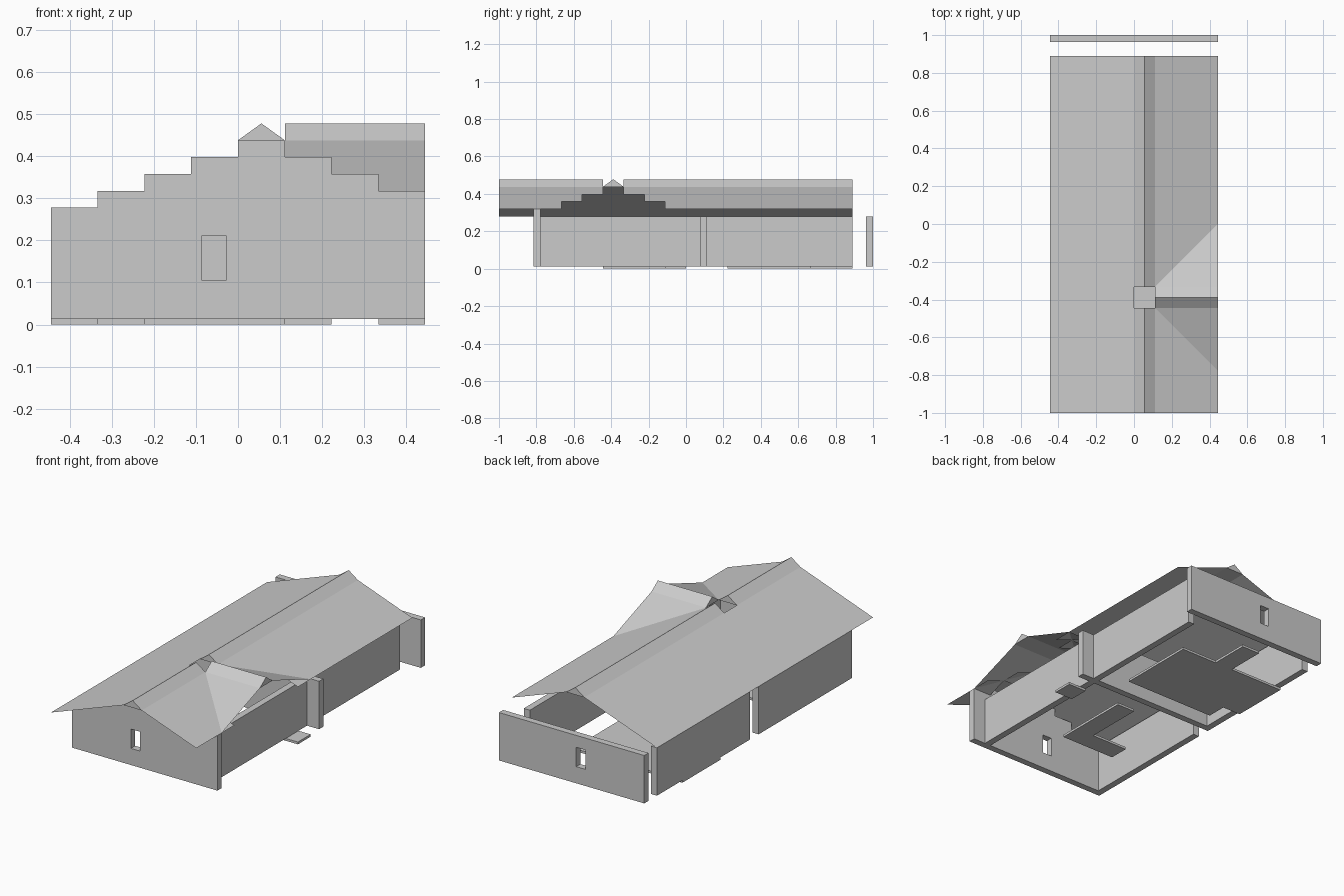
import bpy, bmesh

if "Cube" in bpy.data.objects:
    bpy.data.objects.remove(bpy.data.objects["Cube"])

T = 1 / 9            # grid cell
W = T / 3            # wall thickness
F = 0.013            # floor slab height
H = 0.278            # wall top
S = 0.04             # roof rise per cell


def make(name, build):
    bm = bmesh.new()
    build(bm)
    me = bpy.data.meshes.new(name)
    bm.to_mesh(me)
    bm.free()
    ob = bpy.data.objects.new(name, me)
    bpy.context.collection.objects.link(ob)
    return ob


def face(bm, pts, flip=False):
    pts = pts[::-1] if flip else pts
    bm.faces.new([bm.verts.new(p) for p in pts])


def prism(name, outline, fn, a, b):
    """Extrude a 2D outline between a and b; fn maps (u, v, w) to xyz."""
    def build(bm):
        lo = [bm.verts.new(fn(u, v, a)) for u, v in outline]
        hi = [bm.verts.new(fn(u, v, b)) for u, v in outline]
        n = len(lo)
        bm.faces.new(lo)
        bm.faces.new(hi[::-1])
        for i in range(n):
            j = (i + 1) % n
            bm.faces.new((lo[i], hi[i], hi[j], lo[j]))
        bmesh.ops.recalc_face_normals(bm, faces=bm.faces)
    return make(name, build)


def box(name, x0, x1, y0, y1, z0, z1):
    rect = [(x0, y0), (x1, y0), (x1, y1), (x0, y1)]
    return prism(name, rect, lambda u, v, w: (u, v, w), z0, z1)


def along_y(u, v, w):
    return (u, w, v)


def along_x(u, v, w):
    return (w, u, v)


X = 4 * T
Z = [H + S * i for i in range(6)]      # roof heights, eave to ridge

# front wall with stepped gable
steps = [(-X, F), (X, F)]
tops = [0, 1, 2, 3, 4, 3, 2, 1]
for i in range(7, -1, -1):
    x = -X + i * T
    steps += [(x + T, Z[tops[i]]), (x, Z[tops[i]])]
pts = [p for i, p in enumerate(steps) if i == 0 or p != steps[i - 1]]
front = prism("front_wall", pts, along_y, -7 * T - W, -7 * T)
back = box("back_wall", -X, X, 1 - W, 1, F, H)

# window openings
for wall, y in ((front, -7 * T - W / 2), (back, 1 - W / 2)):
    cut = box("window_cutter", -0.085, -0.028, y - 0.05, y + 0.05, 0.105, 0.212)
    cut.hide_render = True
    cut.hide_set(True)
    m = wall.modifiers.new("window", 'BOOLEAN')
    m.object = cut
    m.operation = 'DIFFERENCE'
    m.solver = 'EXACT'
    dg = bpy.context.evaluated_depsgraph_get()
    me = bpy.data.meshes.new_from_object(wall.evaluated_get(dg))
    wall.modifiers.clear()
    wall.data = me
    bpy.data.objects.remove(cut)

# side walls and partition
box("partition_wall", -X, X, T - W, T, F, H)
box("right_wall_front", 3 * T, 3 * T + W, -7 * T, T - W, F, H)
box("right_wall_back", 3 * T, 3 * T + W, T, 8 * T, F, H)
box("left_wall_front", -X, -X + W, -7 * T, 0, F, H)
box("left_wall_back", -X, -X + W, T, 8 * T, F, H)

# floor slabs, given in grid cells
floors = {
    "front_floor": [(0, -4), (1, -4), (1, 0), (0, 0), (0, -3), (-2, -3), (-2, -4)],
    "back_floor": [(-3, 2), (2, 2), (2, 6), (0, 6), (0, 8), (-1, 8), (-1, 6),
                   (-4, 6), (-4, 3), (-3, 3)],
    "door_step": [(3, -1), (4, -1), (4, 0), (3, 0)],
}
floors["front_floor"] = [(-2, -4), (1, -4), (1, 0), (0, 0), (0, -3), (-2, -3)]
for name, cells in floors.items():
    prism(name, [(a * T, b * T) for a, b in cells], lambda u, v, w: (u, v, w), 0, F)


# left roof slope
def left_slope(bm):
    face(bm, [(-X, -1, Z[0]), (0, -1, Z[4]), (0, 8 * T, Z[4]), (-X, 8 * T, Z[0])])


make("left_roof", left_slope)


# right roof slope, open under the dormer, with overlapping valley cells
def right_slope(bm):
    for i in range(3):
        x0, x1, z0, z1 = (1 + i) * T, (2 + i) * T, Z[4 - i], Z[3 - i]
        lo, hi = (-4 - i) * T, (-3 + i) * T
        for a, b, flip in ((-1, lo - T, False), (lo - T, lo, True),
                           (hi, hi + T, True), (hi + T, 8 * T, False)):
            face(bm, [(x0, a, z0), (x1, a, z1), (x1, b, z1), (x0, b, z0)], flip)


make("right_roof", right_slope)


# dormer slopes, stepped back into the main roof
def dormer(bm):
    for i in range(3):
        z0, z1 = Z[4 - i], Z[3 - i]
        for x0, x1, valley in (((1 + i) * T, (2 + i) * T, True), ((2 + i) * T, X, False)):
            if x1 - x0 < 0.01:
                continue
            a, b = (-4 - i) * T, (-5 - i) * T
            face(bm, [(x0, b, z1), (x1, b, z1), (x1, a, z0), (x0, a, z0)], not valley)
            a, b = (-3 + i) * T, (-2 + i) * T
            face(bm, [(x0, a, z0), (x1, a, z0), (x1, b, z1), (x0, b, z1)], True)


make("dormer_roof", dormer)

# ridge caps
main_cap = [(0, Z[4]), (T, Z[4]), (T / 2, Z[5])]
prism("main_ridge_front", main_cap, along_y, -1, -4 * T)
prism("main_ridge_back", main_cap, along_y, -3 * T, 8 * T)
prism("dormer_ridge", [(-4 * T, Z[4]), (-3 * T, Z[4]), (-3.5 * T, Z[5])], along_x, T, X)
